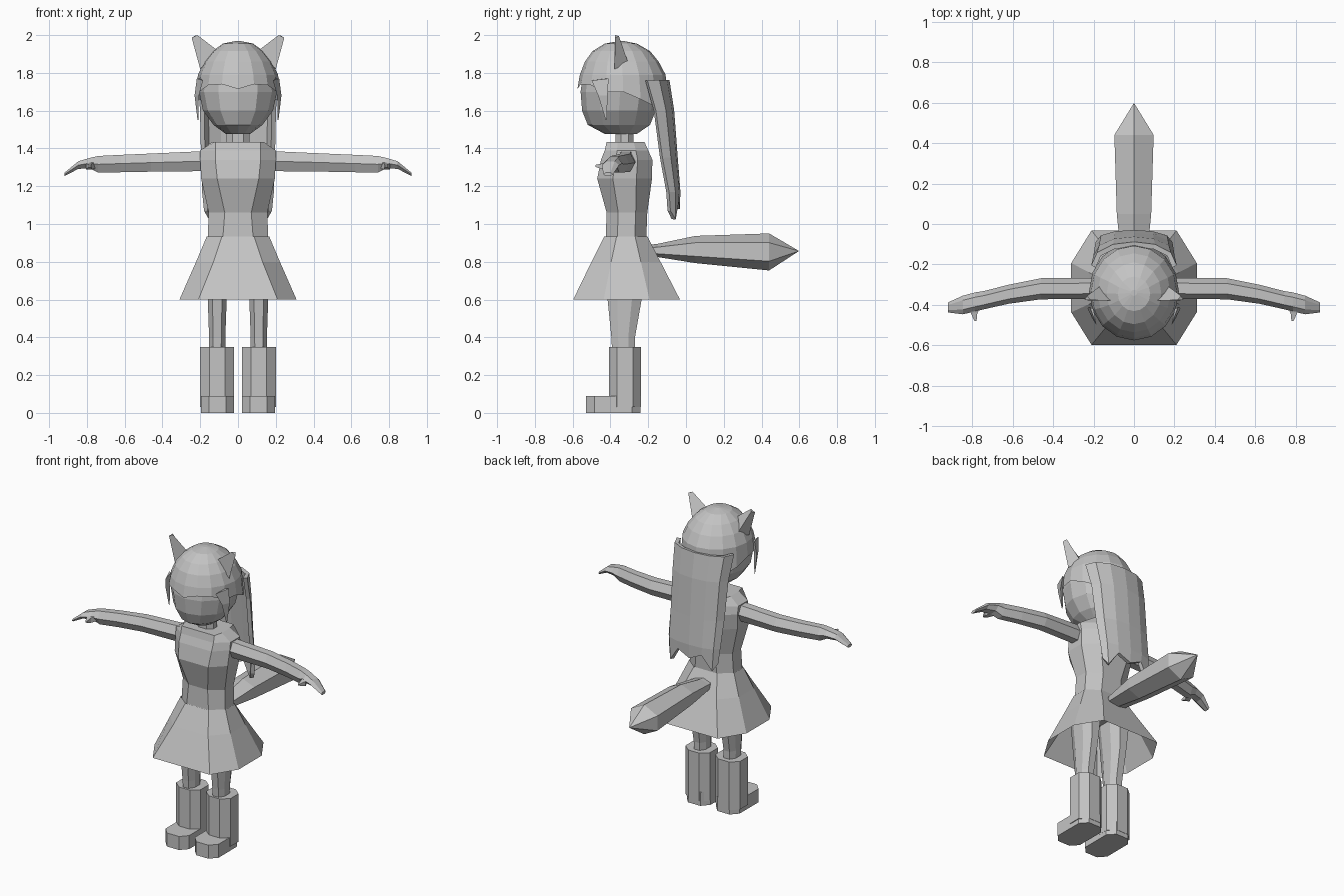
import bpy, bmesh, math
from mathutils import Vector

GREY = bpy.data.materials.new("plain grey")
GREY.diffuse_color = (0.55, 0.55, 0.55, 1)


def finish(name, bm, solid=False):
    if solid:
        bmesh.ops.remove_doubles(bm, verts=bm.verts, dist=0.0005)
    bmesh.ops.recalc_face_normals(bm, faces=bm.faces)
    me = bpy.data.meshes.new(name)
    bm.to_mesh(me)
    bm.free()
    ob = bpy.data.objects.new(name, me)
    bpy.context.collection.objects.link(ob)
    me.materials.append(GREY)
    return ob


def loft(name, rings, start=True, end=True):
    """Skin a list of equal-length closed rings."""
    bm = bmesh.new()
    rows = [[bm.verts.new(p) for p in r] for r in rings]
    n = len(rows[0])
    for a, b in zip(rows, rows[1:]):
        for i in range(n):
            j = (i + 1) % n
            bm.faces.new((a[i], a[j], b[j], b[i]))
    if start:
        bm.faces.new(rows[0])
    if end:
        bm.faces.new(rows[-1])
    return finish(name, bm, start or end)


def octo(z, hx, fx, yf, yb, c=0.43, cx=0):
    """Chamfered eight-point horizontal ring."""
    m, h = (yf + yb) / 2, (yb - yf) / 2
    half = [(fx, yf), (hx, m - c * h), (hx, m + c * h), (fx, yb)]
    pts = half + [(-x, y) for x, y in reversed(half)]
    return [(cx + x, y, z) for x, y in pts]


def oval(z, rx, yf, yb, n):
    """Horizontal oval ring, first point at the front."""
    m, r = (yf + yb) / 2, (yb - yf) / 2
    return [(rx * math.sin(2 * math.pi * i / n), m - r * math.cos(2 * math.pi * i / n), z)
            for i in range(n)]


def hexa(s, x, yc, zc, ry, rz):
    """Six-sided ring across an arm."""
    return [(s * x, yc + ry * math.cos(math.pi * i / 3),
             zc + rz * math.sin(math.pi * i / 3) / 0.866) for i in range(6)]


# Torso, pelvis, neck and open skirt
loft("torso", [octo(*r) for r in (
    (0.80, 0.15, 0.08, -0.42, -0.22), (0.93, 0.16, 0.08, -0.425, -0.21),
    (1.06, 0.155, 0.07, -0.42, -0.205), (1.24, 0.195, 0.11, -0.47, -0.18),
    (1.34, 0.20, 0.12, -0.45, -0.178), (1.39, 0.20, 0.12, -0.43, -0.20),
    (1.435, 0.135, 0.12, -0.42, -0.22))])
loft("neck", [octo(z, 0.06, 0.03, -0.372, -0.278) for z in (1.40, 1.52)])
loft("skirt", [octo(0.935, 0.165, 0.085, -0.432, -0.205),
               octo(0.80, 0.222, 0.13, -0.50, -0.135),
               octo(0.60, 0.31, 0.21, -0.597, -0.032)], False, False)

# Head
loft("head", [oval(*r, 12) for r in (
    (1.477, 0.065, -0.43, -0.26), (1.525, 0.13, -0.52, -0.19),
    (1.60, 0.185, -0.55, -0.16), (1.70, 0.207, -0.558, -0.14),
    (1.80, 0.20, -0.545, -0.14), (1.90, 0.12, -0.46, -0.22))])

# Hair cap with a fringed lower edge
N = 16
edge = [1.715, 1.74, 1.735, 1.70, 1.70, 1.66, 1.62, 1.58, 1.56]
rim = [(x, y, edge[min(i, N - i)]) for i, (x, y, z) in
       enumerate(oval(0, 0.222, -0.575, -0.09, N))]
loft("hair_cap", [oval(*r, N) for r in (
    (1.968, 0.015, -0.355, -0.325), (1.955, 0.08, -0.43, -0.26),
    (1.915, 0.135, -0.495, -0.19), (1.86, 0.18, -0.535, -0.145),
    (1.79, 0.212, -0.562, -0.108))] + [rim], True, False)

# Long back hair: curved sheet with pointed ends
bm = bmesh.new()
tips = [1.07, 1.025, 1.12, 1.08, 1.12, 1.025, 1.07]
grid = []
for z, y, w, d in ((1.76, -0.10, 0.20, 0.11), (1.60, -0.075, 0.19, 0.09),
                   (1.35, -0.056, 0.185, 0.075), (1.17, -0.042, 0.18, 0.055),
                   (None, -0.045, 0.17, 0.045)):
    grid.append([bm.verts.new((w * math.sin(math.radians(30 * k)), y - d * (k / 3) ** 2,
                               z or tips[k + 3])) for k in range(-3, 4)])
for a, b in zip(grid, grid[1:]):
    for i in range(6):
        bm.faces.new((a[i], a[i + 1], b[i + 1], b[i]))
back = finish("back_hair", bm)
mod = back.modifiers.new("thickness", 'SOLIDIFY')
mod.thickness = 0.025
mod.offset = 0

# Tail
tail = []
for y, z, rx, rz in ((-0.24, 0.86, 0.045, 0.025), (-0.15, 0.86, 0.065, 0.035),
                     (0.05, 0.865, 0.085, 0.072), (0.44, 0.852, 0.097, 0.098),
                     (0.595, 0.857, 0.002, 0.002)):
    tail.append([(rx * math.sin(math.pi * i / 3) / 0.866, y, z + rz * math.cos(math.pi * i / 3))
                 for i in range(6)])
loft("tail", tail)

for s, side in ((-1, "left"), (1, "right")):
    # Arm with bent hand
    loft(side + "_arm", [hexa(s, *r) for r in (
        (0.17, -0.318, 1.333, 0.052, 0.053), (0.46, -0.32, 1.325, 0.052, 0.048),
        (0.62, -0.347, 1.32, 0.047, 0.046), (0.74, -0.376, 1.316, 0.045, 0.044),
        (0.785, -0.385, 1.322, 0.047, 0.028), (0.845, -0.40, 1.312, 0.046, 0.02),
        (0.918, -0.412, 1.263, 0.025, 0.009))])
    # Thumb
    loft(side + "_thumb", [[(s * (x + dx * w), y, z + dz * w) for dx, dz in
                            ((-1, -1), (1, -1), (1, 1), (-1, 1))]
                           for x, y, z, w in ((0.765, -0.39, 1.315, 0.02),
                                              (0.79, -0.44, 1.305, 0.016),
                                              (0.783, -0.48, 1.308, 0.005))])
    # Leg and boot
    loft(side + "_leg", [octo(*r, cx=s * 0.11) for r in (
        (0.30, 0.042, 0.02, -0.39, -0.27), (0.40, 0.043, 0.022, -0.395, -0.27),
        (0.60, 0.05, 0.025, -0.415, -0.235), (0.86, 0.075, 0.04, -0.425, -0.215))])
    loft(side + "_boot_shaft", [octo(z, 0.09, 0.04, -0.407, -0.238, 0.5, s * 0.11)
                                for z in (0.03, 0.35)])
    loft(side + "_boot_foot", [octo(z, 0.087, 0.045, -0.53, -0.24, 0.68, s * 0.108)
                               for z in (0, 0.09)])
    # Pointed ear with flat front
    loft(side + "_ear", [
        [(s * 0.11, -0.378, 1.92), (s * 0.20, -0.378, 1.82), (s * 0.165, -0.305, 1.85)],
        [(s * 0.215, -0.376, 2.0), (s * 0.245, -0.376, 1.985), (s * 0.232, -0.355, 1.995)]])
    # Pointed side lock
    loft(side + "_side_lock", [
        [(s * 0.185, -0.50, 1.76), (s * 0.218, -0.41, 1.77), (s * 0.20, -0.42, 1.77)],
        [(s * 0.207, -0.465, 1.68), (s * 0.23, -0.415, 1.68), (s * 0.208, -0.42, 1.68)],
        [(s * 0.211, -0.425, 1.55), (s * 0.214, -0.42, 1.55), (s * 0.209, -0.42, 1.55)]])
